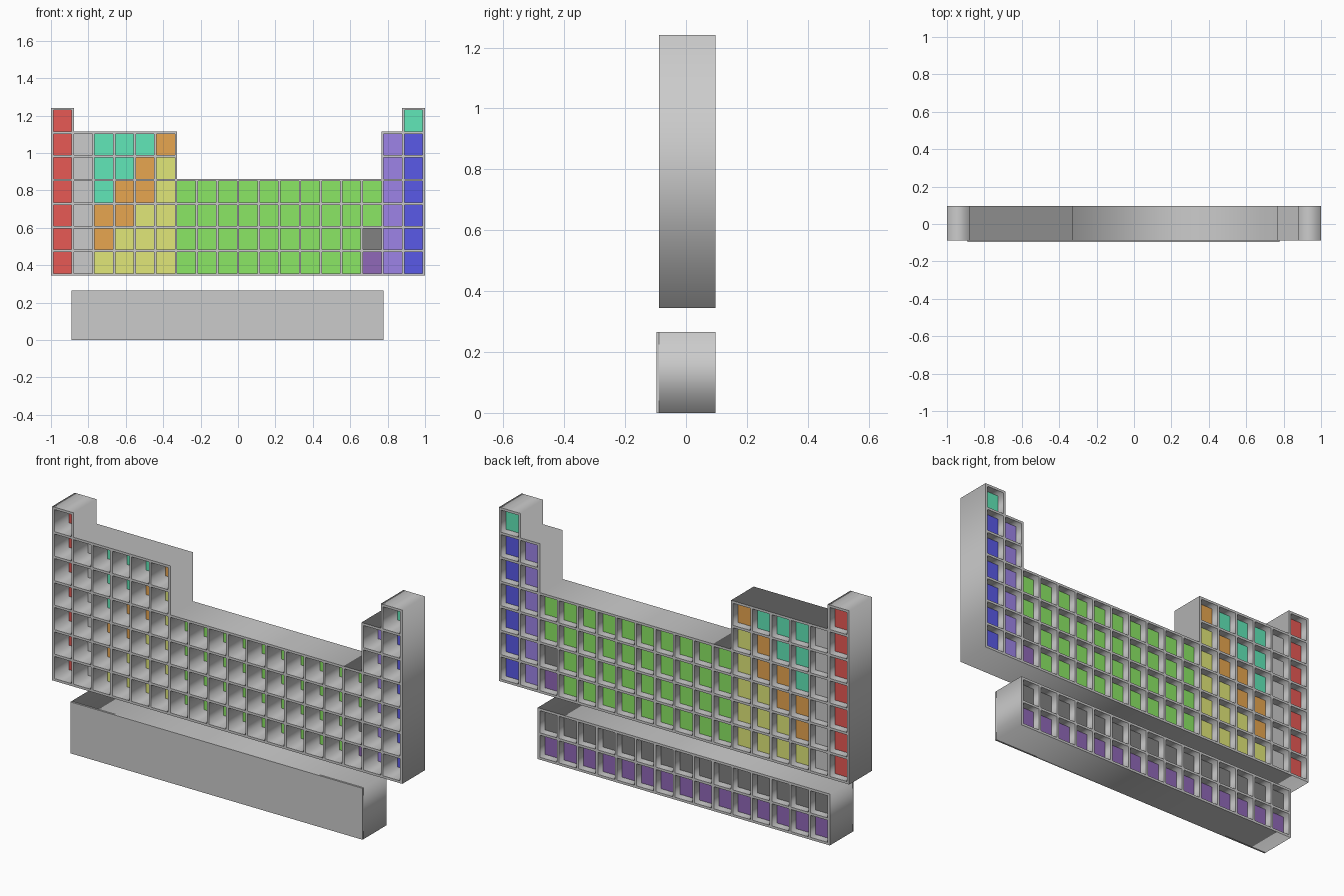
import bpy, bmesh
from math import pi

if "Cube" in bpy.data.objects:
    bpy.data.objects.remove(bpy.data.objects["Cube"])

T = 0.0125                    # wall thickness
PX = (2 - T) / 18             # column pitch
PZ = 0.1264                   # row pitch
Y0, Y1 = -0.088, 0.097        # shelf depth
PANEL_Y0, PANEL_Y1 = 0.031, 0.057
Z_MAIN = 0.344

# name and colour of each cell backing
COLORS = {
    'R': ("red", (0.8, 0.1, 0.09)), 'W': ("white", (1, 1, 1)),
    'T': ("teal", (0.12, 0.8, 0.48)), 'O': ("orange", (0.8, 0.38, 0.08)),
    'Y': ("yellow", (0.75, 0.8, 0.19)), 'G': ("green", (0.26, 0.8, 0.13)),
    'P': ("lilac", (0.34, 0.23, 0.8)), 'B': ("blue", (0.1, 0.1, 0.8)),
    'V': ("violet", (0.28, 0.14, 0.48)), 'D': ("dark_grey", (0.22, 0.22, 0.22)),
}
# cell layout seen from the front, top row first
MAIN = ["R" + "." * 16 + "T",
        "RWTTTO" + "." * 10 + "PB",
        "RWTTOY" + "." * 10 + "PB",
        "RWTOOY" + "G" * 10 + "PB",
        "RWOOYY" + "G" * 10 + "PB",
        "RWOYYY" + "G" * 9 + "DPB",
        "RWYYYY" + "G" * 9 + "VPB"]
LOWER = ["D" * 15, "V" * 15]


def add_box(bm, x0, x1, y0, y1, z0, z1):
    vs = bmesh.ops.create_cube(bm, size=1)["verts"]
    for v in vs:
        v.co = ((x0 + x1) / 2 + v.co.x * (x1 - x0),
                (y0 + y1) / 2 + v.co.y * (y1 - y0),
                (z0 + z1) / 2 + v.co.z * (z1 - z0))


def finish(bm, name, color=None):
    me = bpy.data.meshes.new(name)
    bm.to_mesh(me)
    bm.free()
    ob = bpy.data.objects.new(name, me)
    bpy.context.collection.objects.link(ob)
    if color:
        mat = bpy.data.materials.new(name)
        mat.diffuse_color = (*color, 1)
        mat.use_nodes = True
        mat.node_tree.nodes["Principled BSDF"].inputs["Base Color"].default_value = mat.diffuse_color
        me.materials.append(mat)


def cells(layout, x0, z0):
    """Yield the key and opening rectangle of every filled cell."""
    for r, row in enumerate(reversed(layout)):
        for c, key in enumerate(row):
            if key != '.':
                x, z = x0 + c * PX + T, z0 + r * PZ + T
                yield key, x, x + PX - T, z, z + PZ - T


def frame(name, outline, layout, x0, z0):
    """Extruded outline with one square hole per cell."""
    cu = bpy.data.curves.new(name, 'CURVE')
    cu.dimensions = '2D'
    cu.fill_mode = 'BOTH'
    cu.extrude = (Y1 - Y0) / 2
    loops = [outline] + [[(a, c), (b, c), (b, d), (a, d)]
                         for _, a, b, c, d in cells(layout, x0, z0)]
    for pts in loops:
        sp = cu.splines.new('POLY')
        sp.points.add(len(pts) - 1)
        for p, (x, z) in zip(sp.points, pts):
            p.co = (x, z, 0, 1)
        sp.use_cyclic_u = True
    ob = bpy.data.objects.new(name, cu)
    bpy.context.collection.objects.link(ob)
    ob.location.y = (Y0 + Y1) / 2
    ob.rotation_euler.x = pi / 2
    bpy.ops.object.select_all(action='DESELECT')
    ob.select_set(True)
    bpy.context.view_layer.objects.active = ob
    bpy.ops.object.convert(target='MESH')


def left(n):
    return -1 + n * PX + T


def top(n):
    return Z_MAIN + n * PZ + T


# stepped main frame
right1, right2 = 1 - PX - T, 1 - 2 * PX - T
frame("main_frame",
      [(-1, Z_MAIN), (1, Z_MAIN), (1, top(7)), (right1, top(7)), (right1, top(6)),
       (right2, top(6)), (right2, top(4)), (left(6), top(4)), (left(6), top(6)),
       (left(1), top(6)), (left(1), top(7)), (-1, top(7))],
      MAIN, -1, Z_MAIN)

# lower frame with its closed front cover
LX0 = -1 + PX
LX1, LZ1 = LX0 + 15 * PX + T, 2 * PZ + T
frame("lower_frame", [(LX0, 0), (LX1, 0), (LX1, LZ1), (LX0, LZ1)], LOWER, LX0, 0)
bm = bmesh.new()
add_box(bm, LX0, LX1, -0.097, Y0, 0, LZ1)
finish(bm, "lower_front_cover")

# coloured cell panels, one object per colour
all_cells = list(cells(MAIN, -1, Z_MAIN)) + list(cells(LOWER, LX0, 0))
for key, (name, color) in COLORS.items():
    bm = bmesh.new()
    for k, a, b, c, d in all_cells:
        if k == key:
            add_box(bm, a, b, PANEL_Y0, PANEL_Y1, c, d)
    finish(bm, name + "_panels", color)
